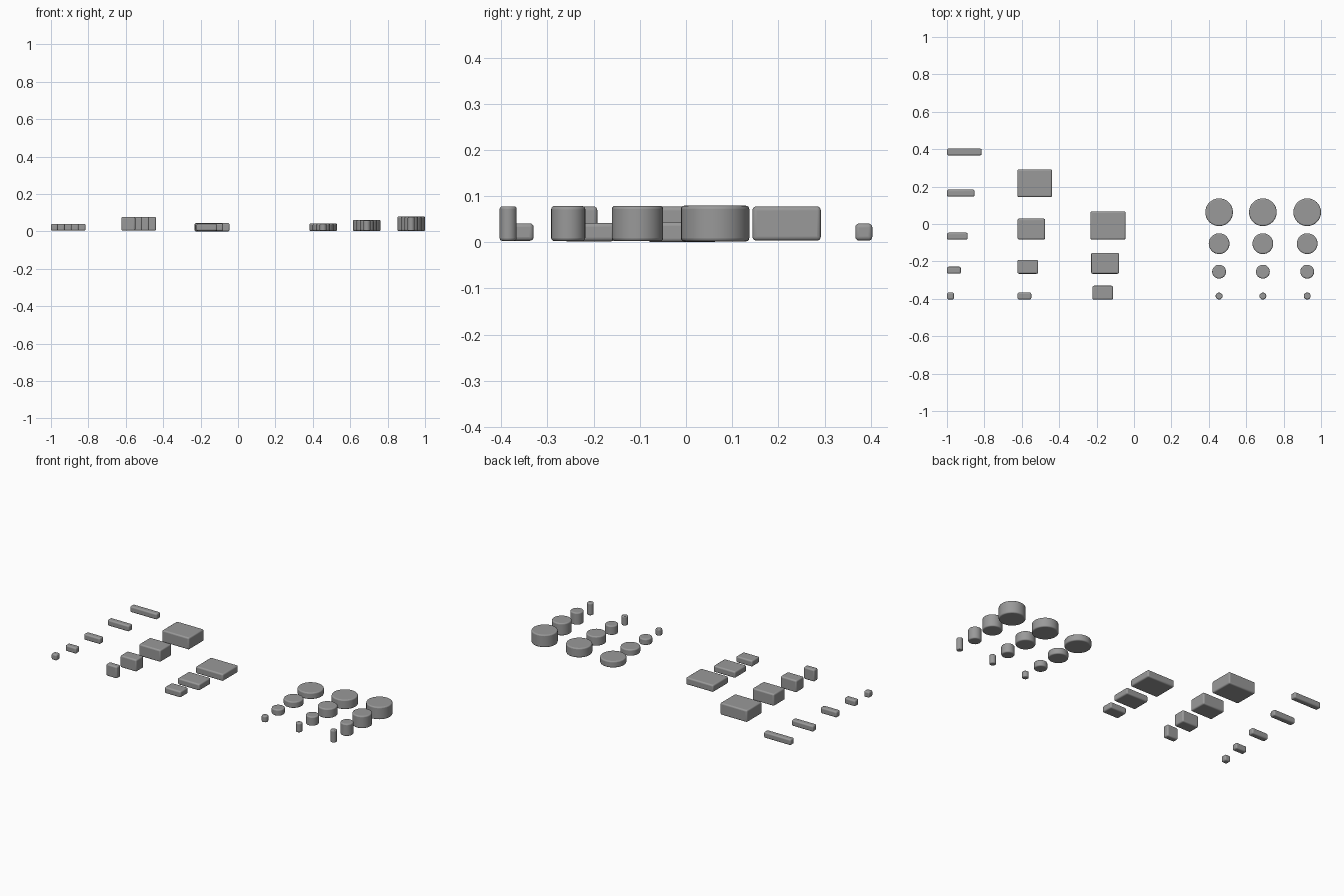
import bpy, bmesh
from mathutils import Matrix

if "Cube" in bpy.data.objects:
    bpy.data.objects.remove(bpy.data.objects["Cube"])

U = 0.037       # base module of the block set
BASE = 0.0035   # underside of the regular blocks

# Dark grey finish shared by all blocks
dark = bpy.data.materials.new("dark_grey")
dark.diffuse_color = (0.32, 0.32, 0.32, 1)
dark.use_nodes = True
dark.node_tree.nodes["Principled BSDF"].inputs["Base Color"].default_value = dark.diffuse_color


def finish(name, bm, loc, bevel=0.0085):
    me = bpy.data.meshes.new(name)
    bm.normal_update()
    bm.to_mesh(me)
    bm.free()
    me.materials.append(dark)
    ob = bpy.data.objects.new(name, me)
    ob.location = loc
    bpy.context.collection.objects.link(ob)
    bpy.ops.object.select_all(action='DESELECT')
    ob.select_set(True)
    bpy.context.view_layer.objects.active = ob
    bpy.ops.object.shade_smooth_by_angle()
    mod = ob.modifiers.new("soft_edges", 'BEVEL')
    mod.width = bevel
    mod.segments = 4
    mod.limit_method = 'ANGLE'
    mod.angle_limit = 0.7


def block(name, cx, cy, z0, size):
    bm = bmesh.new()
    bmesh.ops.create_cube(bm, size=1, matrix=Matrix.Diagonal((*size, 1)))
    finish(name, bm, (cx, cy, z0 + size[2] / 2))


def disc(name, cx, cy, z0, r, h):
    bm = bmesh.new()
    bmesh.ops.create_cone(bm, cap_ends=True, segments=32, radius1=r, radius2=r, depth=h)
    finish(name, bm, (cx, cy, z0 + h / 2), min(0.007, r * 0.3))


# Square bars, one to five modules long
for n, y in enumerate((-0.385, -0.247, -0.065, 0.165, 0.385), 1):
    block(f"bar_{n}", -1 + n * U / 2, y, BASE, (n * U, U, U))

# Thick blocks, two modules high
for n, y in enumerate((-0.385, -0.229, -0.027, 0.218), 1):
    block(f"thick_block_{n}", -0.623 + (n + 1) * U / 2, y, BASE,
          ((n + 1) * U, n * U, 2 * U))

# Flat slabs, one module high, growing slightly oversize
for n, (x, y, z, k) in enumerate(((-0.167, -0.367, 0.003, 1.0),
                                  (-0.154, -0.21, 0.002, 1.01),
                                  (-0.139, -0.008, 0.0, 1.015)), 2):
    block(f"slab_{n}", x, y, z, ((n + 1) * U * k, n * U * k, 0.044 - 2 * z))

# Round pegs and discs: four diameters in three heights
for c, (x, h) in enumerate(((0.455, U), (0.689, 1.5 * U), (0.926, 2 * U)), 1):
    for n, y in enumerate((-0.385, -0.255, -0.105, 0.063), 1):
        grow = 0.0004 * n
        disc(f"disc_{c}_{n}", x, y, BASE - grow, n * U / 2, h + 2 * grow)
